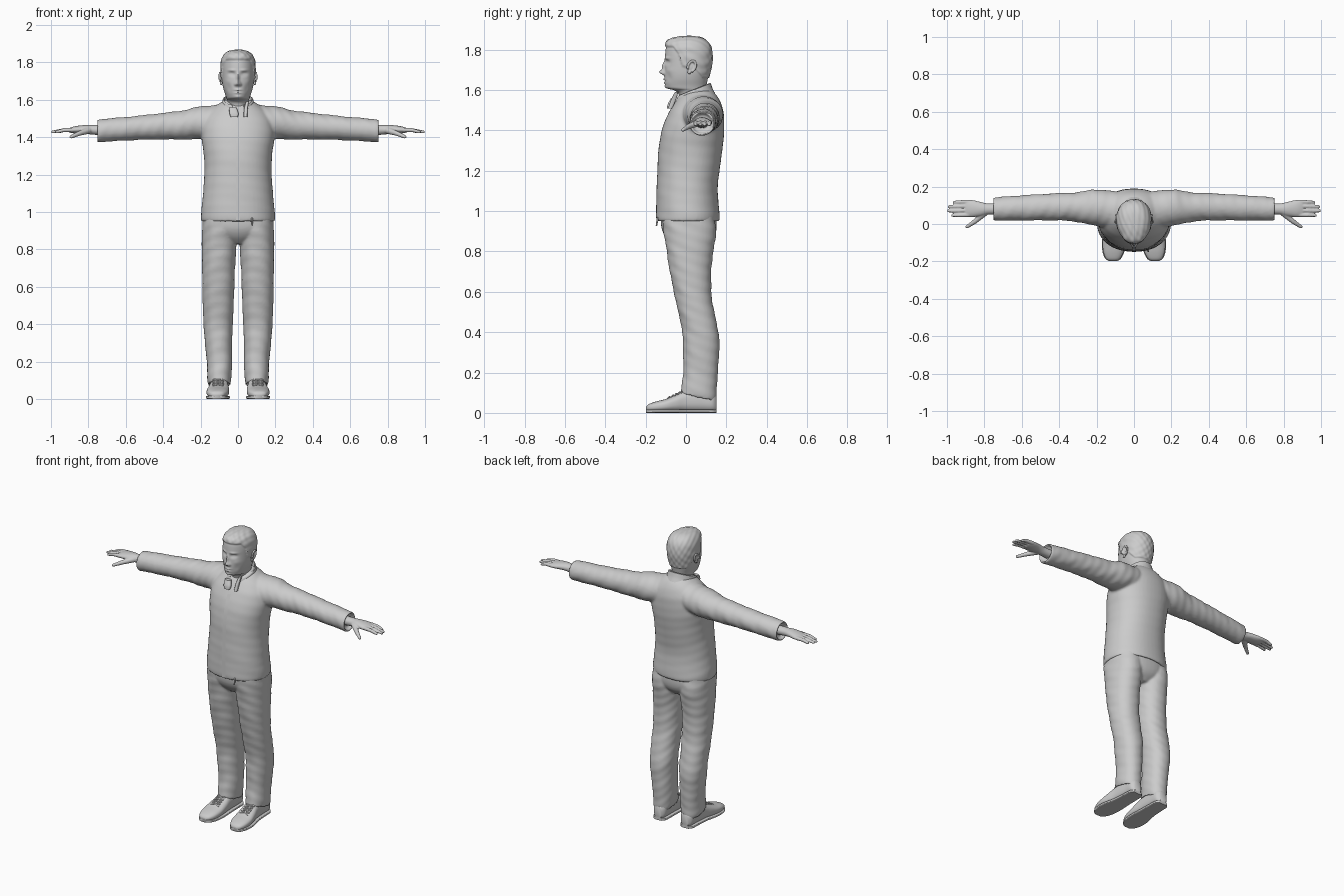
import bpy, bmesh, math
from mathutils import Vector, Matrix

if "Cube" in bpy.data.objects:
    bpy.data.objects.remove(bpy.data.objects["Cube"])

grey = bpy.data.materials.new("soft grey")
grey.use_nodes = True
grey.diffuse_color = (0.6, 0.6, 0.6, 1)
grey.node_tree.nodes["Principled BSDF"].inputs["Base Color"].default_value = (0.6, 0.6, 0.6, 1)

# A row is (position along axis, side centre, half width, low, high)
PLACE = {"X": lambda t, s, d: (t, s, d),
         "Y": lambda t, s, d: (s, t, d),
         "Z": lambda t, s, d: (s, d, t)}


def spline(rows, steps):
    """Smoothly fill in rows between the given ones."""
    out = []
    for i in range(len(rows) - 1):
        a, b, c, d = (rows[max(0, min(len(rows) - 1, i + k))] for k in (-1, 0, 1, 2))
        for j in range(steps):
            t = j / steps
            out.append([q + t / 2 * (r - p + t * (2 * p - 5 * q + 4 * r - s + t * (3 * (q - r) + s - p)))
                        for p, q, r, s in zip(a, b, c, d)])
    return out + [list(rows[-1])]


def loft(bm, axis, rows, lip=(), sides=48, steps=6, power=2.0, mid=0.5, folds=0.0, tilt=0.0):
    """Skin egg-shaped rings; lip rows turn the end back inside."""
    rings = []
    for t, c, w, lo, hi in spline(rows, steps) + [list(r) for r in lip]:
        centre = lo + (hi - lo) * mid
        ring = []
        for k in range(sides):
            a = math.tau * k / sides
            sn, cs = math.sin(a), math.cos(a)
            u = math.copysign(abs(sn) ** (2 / power), sn)
            v = math.copysign(abs(cs) ** (2 / power), cs)
            grow = 1 + folds * math.sin(t * 75 + 2.5 * sn + 3 * cs) * math.sin(t * 31 + a)
            depth = centre + v * grow * (hi - centre if v > 0 else centre - lo)
            co = Vector(PLACE[axis](t, c + u * w * grow, depth))
            co.z += tilt * (co.y - 0.04)
            ring.append(bm.verts.new(co))
        rings.append(ring)
    for p, q in zip(rings, rings[1:]):
        for k in range(sides):
            n = (k + 1) % sides
            bm.faces.new((p[k], p[n], q[n], q[k]))
    bm.faces.new(rings[0])
    bm.faces.new(rings[-1])


def ball(bm, at, scale, turn=0.0):
    m = Matrix.Translation(at) @ Matrix.Rotation(turn, 4, "X") @ Matrix.Diagonal((*scale, 1))
    bmesh.ops.create_uvsphere(bm, u_segments=20, v_segments=12, radius=1, matrix=m)


def limb(bm, points, radii):
    """Round-ended tapering tube through points."""
    for p, r in zip(points, radii):
        ball(bm, p, (r, r, r))
    for p, q, r, s in zip(points, points[1:], radii, radii[1:]):
        p, q = Vector(p), Vector(q)
        m = Matrix.Translation((p + q) / 2) @ (q - p).to_track_quat("Z", "Y").to_matrix().to_4x4()
        bmesh.ops.create_cone(bm, cap_ends=True, segments=16, radius1=r, radius2=s,
                              depth=(q - p).length, matrix=m)


def mirror(bm):
    bmesh.ops.mirror(bm, geom=bm.verts[:] + bm.edges[:] + bm.faces[:], axis="X", merge_dist=1e-6)


def finish(name, bm, voxel=0.0, relax=0):
    bmesh.ops.recalc_face_normals(bm, faces=bm.faces[:])
    mesh = bpy.data.meshes.new(name)
    bm.to_mesh(mesh)
    bm.free()
    mesh.materials.append(grey)
    mesh.polygons.foreach_set("use_smooth", [True] * len(mesh.polygons))
    mesh.set_sharp_from_angle(angle=math.radians(50))
    ob = bpy.data.objects.new(name, mesh)
    bpy.context.collection.objects.link(ob)
    if voxel:
        mod = ob.modifiers.new("fuse", "REMESH")
        mod.mode, mod.voxel_size, mod.use_smooth_shade = "VOXEL", voxel, True
    if relax:
        mod = ob.modifiers.new("relax", "SMOOTH")
        mod.factor, mod.iterations = 0.5, relax
    return ob


# Jacket: sleeves fused with the torso
bm = bmesh.new()
loft(bm, "X", [(.08, .075, .095, 1.39, 1.575), (.2, .087, .098, 1.39, 1.565), (.3, .09, .08, 1.387, 1.542),
               (.4, .092, .073, 1.388, 1.53), (.55, .088, .069, 1.385, 1.513), (.75, .08, .062, 1.373, 1.495)],
     lip=[(.757, .08, .054, 1.381, 1.487), (.73, .08, .046, 1.39, 1.48)], folds=0.03, steps=10)
mirror(bm)
loft(bm, "Z", [(1.6, 0, .07, .0, .125), (1.57, 0, .115, -.03, .155), (1.53, 0, .16, -.06, .175),
               (1.48, 0, .187, -.09, .187), (1.4, 0, .195, -.12, .189), (1.3, 0, .182, -.137, .18),
               (1.2, 0, .18, -.142, .166), (1.1, 0, .187, -.146, .157), (.98, 0, .198, -.148, .167),
               (.95, 0, .195, -.146, .164)],
     lip=[(.945, 0, .185, -.136, .155), (.975, 0, .178, -.13, .148)], power=2.2, folds=0.006)
finish("jacket", bm, 0.008, 5)

# Front placket strip and zip pull
bm = bmesh.new()
path = [(.955, -.149), (1.1, -.1475), (1.2, -.1435), (1.3, -.1385), (1.4, -.1215), (1.48, -.0915)]
strip = [[bm.verts.new((x, y, z)) for x in (-.012, .012)] for z, y in spline(path, 5)]
for p, q in zip(strip, strip[1:]):
    bm.faces.new((p[0], p[1], q[1], q[0]))
limb(bm, [(.075, -.14, .965), (.076, -.146, .93)], [.005, .004])
finish("zip_placket", bm)

# Standing collar, open at the throat, with two folded tips
bm = bmesh.new()
loft(bm, "Z", [(1.54, 0, .1, -.07, .145), (1.57, 0, .09, -.06, .132), (1.6, 0, .082, -.048, .123)],
     lip=[(1.603, 0, .076, -.043, .117), (1.57, 0, .072, -.038, .112)], tilt=0.4, sides=64)
gap = [f for f in bm.faces if f.calc_center_median().y < 0 and abs(f.calc_center_median().x) < .03]
bmesh.ops.delete(bm, geom=gap, context="FACES")
loft(bm, "Z", [(1.508, -.02, .02, -.094, -.072), (1.53, -.022, .024, -.09, -.062),
               (1.558, -.028, .02, -.075, -.05)], power=3)
loft(bm, "Z", [(1.508, .04, .01, -.09, -.068), (1.55, .042, .01, -.075, -.05),
               (1.59, .05, .008, -.055, -.038)], power=3)
finish("collar", bm)

# Trousers: two legs fused with the hips
bm = bmesh.new()
loft(bm, "Z", [(1.0, .096, .088, -.115, .14), (.9, .098, .094, -.116, .148), (.8, .101, .092, -.1, .132),
               (.7, .104, .088, -.085, .125), (.6, .105, .085, -.065, .127), (.5, .106, .082, -.043, .145),
               (.4, .106, .078, -.02, .165), (.3, .104, .072, -.015, .163), (.2, .099, .067, -.013, .156),
               (.12, .1, .064, -.022, .152), (.082, .1, .06, -.026, .148)],
     lip=[(.078, .1, .054, -.018, .142), (.1, .1, .049, -.012, .136)], power=2.2, folds=0.02, tilt=-0.22)
mirror(bm)
loft(bm, "Z", [(.83, 0, .05, -.06, .1), (.87, 0, .14, -.1, .138), (.92, 0, .188, -.122, .152),
               (1.0, 0, .184, -.125, .148)], power=2.3)
finish("trousers", bm, 0.007, 4)

# Shoes, soles and laces
upper = [(-.198, .112, .018, .012, .03), (-.185, .112, .038, .008, .043), (-.15, .11, .054, .005, .056),
         (-.1, .108, .06, .005, .069), (-.05, .104, .056, .005, .09), (0, .1, .049, .005, .112),
         (.08, .098, .045, .005, .12), (.13, .098, .042, .005, .11), (.152, .098, .025, .008, .085)]
bm = bmesh.new()
loft(bm, "Y", upper, power=2.5)
mirror(bm)
finish("shoes", bm)
bm = bmesh.new()
loft(bm, "Y", [(y, c, w + .004, 0, .018) for y, c, w, lo, hi in upper], power=5)
mirror(bm)
finish("soles", bm)
bm = bmesh.new()
for i in range(5):
    y, z = -.09 + .017 * i, .073 + .008 * i
    for s in (-1, 1):
        limb(bm, [(.106 - s * .026, y, z - .003), (.106, y + .008, z + .006), (.106 + s * .026, y + .016, z + .004)],
             [.004] * 3)
mirror(bm)
finish("laces", bm)

# Hands: palm, four fingers and thumb fused
bm = bmesh.new()
loft(bm, "X", [(.72, .08, .031, 1.41, 1.465), (.78, .08, .03, 1.414, 1.465), (.82, .08, .038, 1.419, 1.465),
               (.87, .083, .046, 1.42, 1.459), (.902, .085, .043, 1.425, 1.45)], sides=32)
for y, tip in ((.049, .97), (.073, .992), (.096, .988), (.119, .962)):
    limb(bm, [(.885, y, 1.439), (.93, y - .002, 1.438), (tip, y - .003, 1.428)], [.0115, .0105, .008])
limb(bm, [(.80, .058, 1.436), (.85, .014, 1.42), (.892, -.015, 1.402)], [.018, .013, .009])
mirror(bm)
finish("hands", bm, 0.004, 3)

# Head and neck
bm = bmesh.new()
loft(bm, "Z", [(1.52, 0, .06, -.03, .1), (1.575, 0, .057, -.035, .096), (1.597, 0, .058, -.055, .097),
               (1.608, 0, .062, -.092, .099), (1.625, 0, .067, -.102, .102), (1.655, 0, .077, -.106, .108),
               (1.69, 0, .084, -.106, .116), (1.74, 0, .088, -.104, .126), (1.78, 0, .088, -.103, .126),
               (1.815, 0, .083, -.097, .118), (1.842, 0, .068, -.078, .098), (1.857, 0, .043, -.048, .068),
               (1.862, 0, .012, -.01, .03)], sides=128, steps=8, power=2.1, mid=0.56)
bmesh.ops.recalc_face_normals(bm, faces=bm.faces[:])
bm.normal_update()

# Face sculpting strokes: x, z, width, height, push forward (x is mirrored)
strokes = [(0, 1.688, .012, .012, .024), (0, 1.718, .008, .024, .014), (.013, 1.682, .007, .007, .009),
           (.033, 1.738, .017, .01, -.013), (.034, 1.737, .011, .005, .006), (.034, 1.758, .02, .006, .006),
           (0, 1.653, .017, .005, .006), (0, 1.637, .015, .005, .006), (0, 1.645, .022, .0025, -.004),
           (0, 1.615, .018, .011, .006), (.055, 1.697, .016, .014, .003), (.048, 1.66, .014, .02, -.004)]
# Hairline height from the forehead round to the nape
hairline = [(-.3, 1.815), (-.06, 1.81), (-.035, 1.775), (-.018, 1.715), (.05, 1.7), (.08, 1.66), (.3, 1.65)]
for v in bm.verts:
    x, y, z = v.co
    front = max(0, -v.normal.y) if y < 0 else 0
    push = 0
    for sx, sz, rx, rz, amount in strokes:
        push += amount * math.exp(-((abs(x) - sx) / rx) ** 2 - ((z - sz) / rz) ** 2)
    for (y0, z0), (y1, z1) in zip(hairline, hairline[1:]):
        if y0 <= y < y1:
            edge = z0 + (z1 - z0) * (y - y0) / (y1 - y0)
    hair = min(1, max(0, (z - edge) / .006))
    strands = .0015 * math.sin(x * 190 + 40 * y) * math.sin(z * 120 + y * 60)
    quiff = .008 * math.exp(-((y + .09) / .03) ** 2 - ((z - 1.835) / .02) ** 2)
    v.co += v.normal * hair * (.006 + strands + quiff)
    v.co.y -= push * min(1, front * 1.5)
finish("head", bm)

# Ears: rim, bowl and lobe
bm = bmesh.new()
rim = []
for k in range(9):
    a = math.radians(-60 + 32 * k)
    rim.append((.094 + .004 * math.sin(a / 2), .028 + .02 * math.cos(a) + .006 * math.sin(a), 1.717 + .028 * math.sin(a)))
limb(bm, rim, [.006] * len(rim))
ball(bm, (.088, .026, 1.714), (.008, .019, .028), -0.2)
ball(bm, (.09, .016, 1.688), (.007, .009, .01))
mirror(bm)
finish("ears", bm, 0.003, 3)
